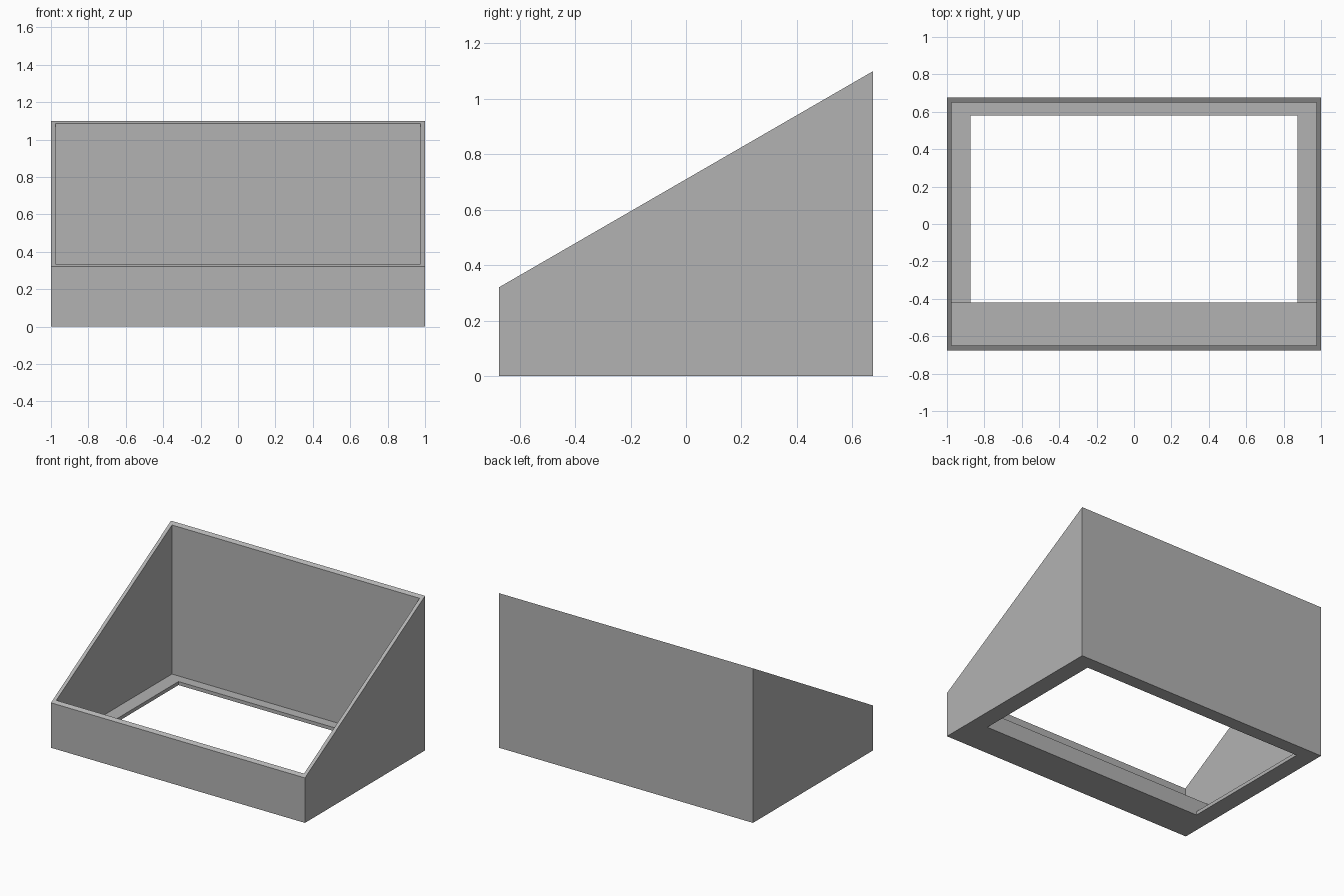
import bpy
import bmesh

if "Cube" in bpy.data.objects:
    bpy.data.objects.remove(bpy.data.objects["Cube"], do_unlink=True)

HALF_DEPTH = 0.675
WALL = 0.025
FRONT_H, BACK_H = 0.32, 1.1
LEDGE_Y, LEDGE_H = -0.42, 0.115

grey = bpy.data.materials.new("plain grey")
grey.use_nodes = True
colour = (0.45, 0.45, 0.45, 1)
grey.diffuse_color = colour
grey.node_tree.nodes["Principled BSDF"].inputs["Base Color"].default_value = colour


def prism(name, profile, half_width):
    """Extrude a (y, z) profile along x, centred on x = 0."""
    bm = bmesh.new()
    face = bm.faces.new([bm.verts.new((-half_width, y, z)) for y, z in profile])
    moved = bmesh.ops.extrude_face_region(bm, geom=[face])["geom"]
    verts = [v for v in moved if isinstance(v, bmesh.types.BMVert)]
    bmesh.ops.translate(bm, verts=verts, vec=(2 * half_width, 0, 0))
    bmesh.ops.recalc_face_normals(bm, faces=bm.faces)
    mesh = bpy.data.meshes.new(name)
    bm.to_mesh(mesh)
    bm.free()
    mesh.materials.append(grey)
    obj = bpy.data.objects.new(name, mesh)
    bpy.context.collection.objects.link(obj)
    return obj


def carve(target, cutter):
    """Subtract the cutter, apply the result and drop the cutter."""
    mod = target.modifiers.new("cut", "BOOLEAN")
    mod.operation = "DIFFERENCE"
    mod.solver = "EXACT"
    mod.object = cutter
    cutter.hide_render = True
    bpy.context.view_layer.objects.active = target
    bpy.ops.object.modifier_apply(modifier=mod.name)
    bpy.data.objects.remove(cutter, do_unlink=True)


# Wedge-shaped body with a sloping top
body = prism("sloped_housing", [(-HALF_DEPTH, 0), (HALF_DEPTH, 0),
                                (HALF_DEPTH, BACK_H), (-HALF_DEPTH, FRONT_H)], 1)

# Hollow inside, leaving thin walls, a thin floor and a raised front ledge
inner = HALF_DEPTH - WALL
carve(body, prism("cavity_cutter", [(-inner, LEDGE_H), (LEDGE_Y, LEDGE_H), (LEDGE_Y, WALL),
                                    (inner, WALL), (inner, 2), (-inner, 2)], 1 - WALL))

# Rectangular opening through the floor
carve(body, prism("opening_cutter", [(LEDGE_Y, -0.1), (0.58, -0.1),
                                     (0.58, 0.06), (LEDGE_Y, 0.06)], 0.875))
